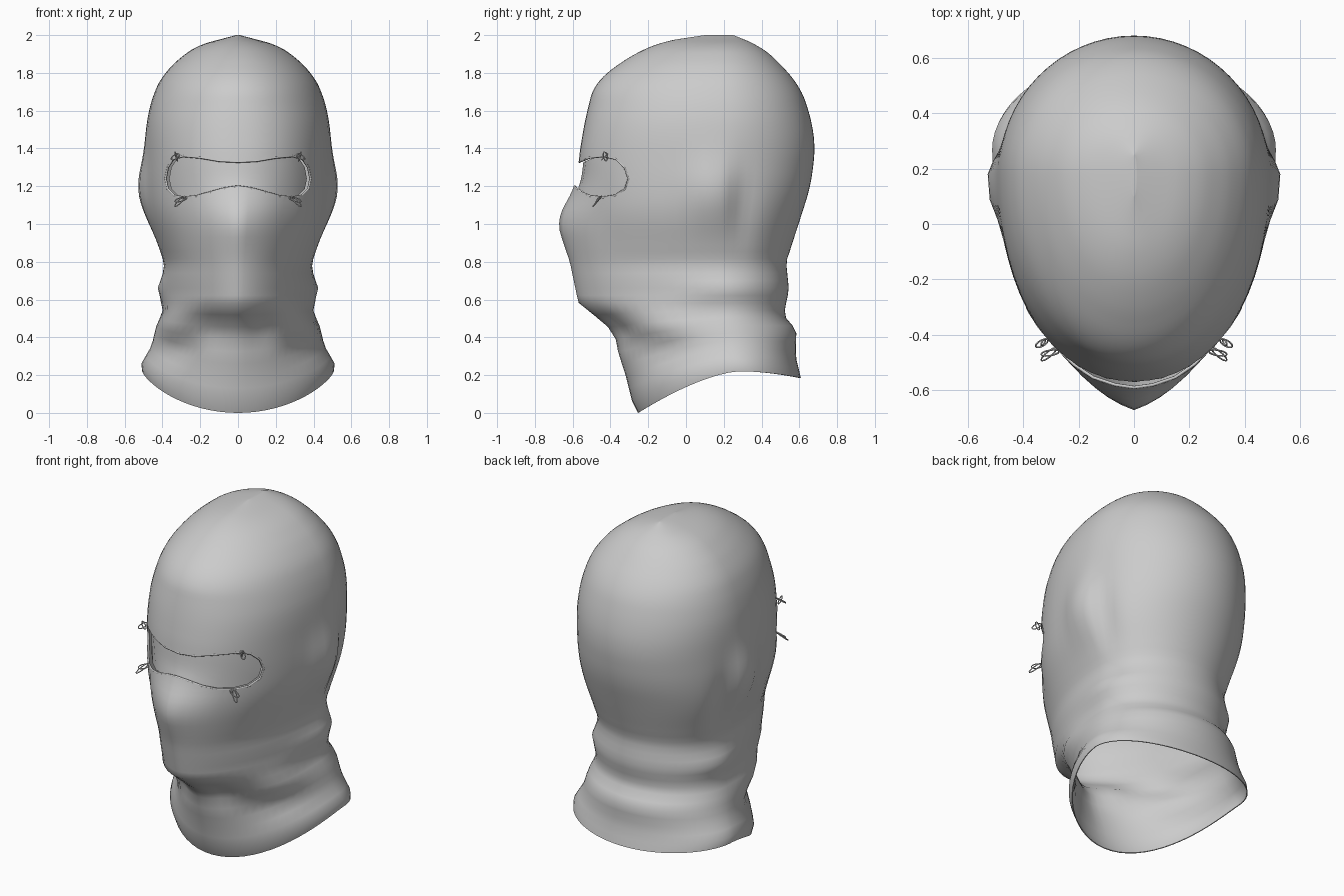
import bpy
import bmesh
import math
from mathutils import Vector
from mathutils.bvhtree import BVHTree

default = bpy.data.objects.get("Cube")
if default:
    bpy.data.objects.remove(default)

# one plain grey knit
grey = bpy.data.materials.new("grey knit")
grey.use_nodes = True
grey.diffuse_color = (0.6, 0.6, 0.6, 1)
grey.node_tree.nodes["Principled BSDF"].inputs["Base Color"].default_value = (0.6, 0.6, 0.6, 1)

# profiles as (height, value)
FRONT = [(0, -.25), (.05, -.28), (.22, -.31), (.35, -.35), (.42, -.37), (.5, -.46), (.57, -.56),
         (.8, -.585), (1, -.58), (1.2, -.565), (1.34, -.57), (1.55, -.535), (1.75, -.485),
         (1.84, -.37), (1.92, -.24), (1.97, -.1), (2, .1)]
BACK = [(.18, .61), (.3, .58), (.44, .585), (.51, .52), (.56, .525), (.65, .545), (.8, .53), (.95, .58),
        (1.2, .66), (1.4, .685), (1.55, .665), (1.73, .605), (1.9, .45), (1.96, .35), (2, .25)]
WIDTH = [(.18, .49), (.25, .52), (.35, .46), (.5, .42), (.59, .405), (.72, .4), (.79, .39),
         (.9, .425), (1.05, .475), (1.2, .49), (1.5, .488), (1.6, .473), (1.7, .444), (1.8, .395),
         (1.9, .285), (1.95, .2), (2, .01)]
NOSE = [(0, .0), (.3, .02), (.5, .0), (.8, .03), (1.02, .11), (1.2, .02), (1.3, 0)]
ROUND = [(.3, 2), (.6, 1.75), (.8, 1.9), (1.1, 2.15), (1.5, 2.15), (1.8, 2)]
MIDDLE = [(.22, .28), (.5, .2), (.7, .18)]
SIDES = 64
ROWS = 70

# soft bulges and hollows: centre, radii, push
BUMPS = [((.49, .15, 1.18), (.2, .12, .18), .045),
         ((.46, .29, 1.08), (.2, .07, .2), -.025),
         ((.42, .25, .66), (.25, .22, .045), .025),
         ((.3, -.1, .47), (.14, .2, .08), .035),
         ((.3, -.1, .34), (.16, .2, .05), -.03),
         ((.13, -.3, .45), (.07, .2, .07), -.03),
         ((.4, .1, .53), (.2, .3, .03), -.02)]


def line(profile, h):
    """Linear reading of a profile."""
    if h <= profile[0][0]:
        return profile[0][1]
    for (a, u), (b, v) in zip(profile, profile[1:]):
        if h <= b:
            return u + (v - u) * (h - a) / (b - a)
    return profile[-1][1]


def look(profile, h):
    """Rounded reading: soft over the head, crisp at the neck folds and crown."""
    reach = min(.07 if h > .85 else .02, max(0, 2 - h) * .4)
    return sum(line(profile, h + reach * k / 3) for k in range(-3, 4)) / 7


def hood_point(angle, s):
    """Point on the hood; angle 0 is the front, s the height at the side."""
    c, sn = math.cos(angle), math.sin(angle)
    drop = .22 * max(0, (.58 - s) / .36)
    z = s - drop * max(0, c) ** 1.5
    if c < 0:
        z -= .035 * max(0, (.4 - s) / .18) * c * c
    p = look(ROUND, s) if c > 0 else 2
    middle = look(MIDDLE, s)
    x = look(WIDTH, s) * math.copysign(abs(sn) ** (2 / p), sn)
    reach = abs(c) ** (2 / p)
    if c > 0:
        y = middle + (look(FRONT, s - drop) - middle) * reach
        y -= look(NOSE, s - drop) * max(0, 1 - abs(x) / .27)
    else:
        y = middle + (look(BACK, z) - middle) * reach
    out = Vector((x, y - middle, 0)).normalized()
    shift = 0
    for centre, radii, push in BUMPS:
        d = sum(((q - m) / r) ** 2 for q, m, r in zip((abs(x), y, z), centre, radii))
        shift += push * math.exp(-d)
    return Vector((x, y, z)) + out * shift


def finish(obj):
    obj.data.materials.clear()
    obj.data.materials.append(grey)
    bpy.ops.object.select_all(action='DESELECT')
    obj.select_set(True)
    bpy.context.view_layer.objects.active = obj
    bpy.ops.object.shade_smooth_by_angle(angle=math.radians(50))


def mesh_object(name, bm):
    bmesh.ops.recalc_face_normals(bm, faces=bm.faces)
    mesh = bpy.data.meshes.new(name)
    bm.to_mesh(mesh)
    bm.free()
    obj = bpy.data.objects.new(name, mesh)
    bpy.context.collection.objects.link(obj)
    return obj


def tube(name, points, radius):
    """Closed loop of thread."""
    curve = bpy.data.curves.new(name, 'CURVE')
    curve.dimensions = '3D'
    curve.bevel_depth = radius
    curve.bevel_resolution = 2
    spline = curve.splines.new('POLY')
    spline.points.add(len(points) - 1)
    for dot, co in zip(spline.points, points):
        dot.co = (*co, 1)
    spline.use_cyclic_u = True
    obj = bpy.data.objects.new(name, curve)
    bpy.context.collection.objects.link(obj)
    bpy.ops.object.select_all(action='DESELECT')
    bpy.context.view_layer.objects.active = obj
    obj.select_set(True)
    bpy.ops.object.convert(target='MESH')
    finish(bpy.context.object)


# hood shell, rows closing up towards the crown
bm = bmesh.new()
rows = []
for i in range(ROWS):
    s = .22 + 1.78 * math.sin(i / (ROWS - 1) * math.pi / 2)
    rows.append([bm.verts.new(hood_point(2 * math.pi * k / SIDES, s)) for k in range(SIDES)])
for low, high in zip(rows, rows[1:]):
    for k in range(SIDES):
        n = (k + 1) % SIDES
        bm.faces.new((low[k], low[n], high[n], high[k]))
bm.faces.new(rows[-1])
bm.normal_update()
surface = BVHTree.FromBMesh(bm)
hood = mesh_object("hood", bm)

# eye opening outline, half drawn and then mirrored
half = [(0, 1.33), (.1, 1.335), (.2, 1.352), (.29, 1.36), (.345, 1.345), (.375, 1.3), (.387, 1.24),
        (.375, 1.185), (.34, 1.15), (.29, 1.14), (.22, 1.148), (.15, 1.168), (.07, 1.19), (0, 1.2)]
outline = half + [(-x, z) for x, z in half[-2:0:-1]]


def on_hood(x, z, depth):
    """Point sunk below the front of the hood by depth."""
    hit, normal = surface.ray_cast(Vector((x, -2, z)), Vector((0, 1, 0)))[:2]
    return hit + normal * math.copysign(depth, -normal.y) * -1


# cut the opening
bm = bmesh.new()
front = [bm.verts.new((x, -1, z)) for x, z in outline]
back = [bm.verts.new((x, -.12, z)) for x, z in outline]
bm.faces.new(front)
bm.faces.new(back)
for k in range(len(front)):
    n = (k + 1) % len(front)
    bm.faces.new((front[k], front[n], back[n], back[k]))
cutter = mesh_object("eye_cutter", bm)
cutter.hide_render = True

bpy.context.view_layer.objects.active = hood
solid = hood.modifiers.new("cloth", 'SOLIDIFY')
solid.thickness = .005
solid.offset = -1
cut = hood.modifiers.new("opening", 'BOOLEAN')
cut.object = cutter
cut.operation = 'DIFFERENCE'
cut.solver = 'EXACT'
for name in ("cloth", "opening"):
    bpy.ops.object.modifier_apply(modifier=name)
bpy.data.objects.remove(cutter)
finish(hood)

# recessed lining closing the opening, in columns between its upper and lower edge
bm = bmesh.new()
pairs = [(half[i], half[13 - i]) for i in range(7)]
pairs = [((-a, b), (-c, d)) for (a, b), (c, d) in pairs[:0:-1]] + pairs
columns = []
for (xa, za), (xb, zb) in pairs:
    columns.append([bm.verts.new(on_hood(xa + (xb - xa) * t / 6, za + (zb - za) * t / 6, .025))
                    for t in range(7)])
for a, b in zip(columns, columns[1:]):
    for t in range(6):
        bm.faces.new((a[t], b[t], b[t + 1], a[t + 1]))
finish(mesh_object("eye_lining", bm))

# thin hem around the opening
tube("eye_hem", [on_hood(x, z, .004) for x, z in outline], .006)


# loose thread loops at the corners of the opening
def thread_loop(name, start, end, spread):
    a, b = Vector(start), Vector(end)
    points = []
    for k in range(12):
        t = 2 * math.pi * k / 12
        along = (1 - math.cos(t)) / 2
        points.append(a.lerp(b, along) + Vector((0, spread, spread)) * math.sin(t))
    tube(name, points, .003)


for side, label in ((1, "left"), (-1, "right")):
    thread_loop(label + "_upper_thread", (side * .31, -.42, 1.365), (side * .355, -.44, 1.345), .012)
    thread_loop(label + "_upper_knot", (side * .32, -.42, 1.335), (side * .335, -.435, 1.38), .008)
    thread_loop(label + "_lower_thread", (side * .28, -.45, 1.145), (side * .335, -.49, 1.095), .012)
    thread_loop(label + "_lower_tail", (side * .27, -.46, 1.14), (side * .335, -.47, 1.12), .01)
